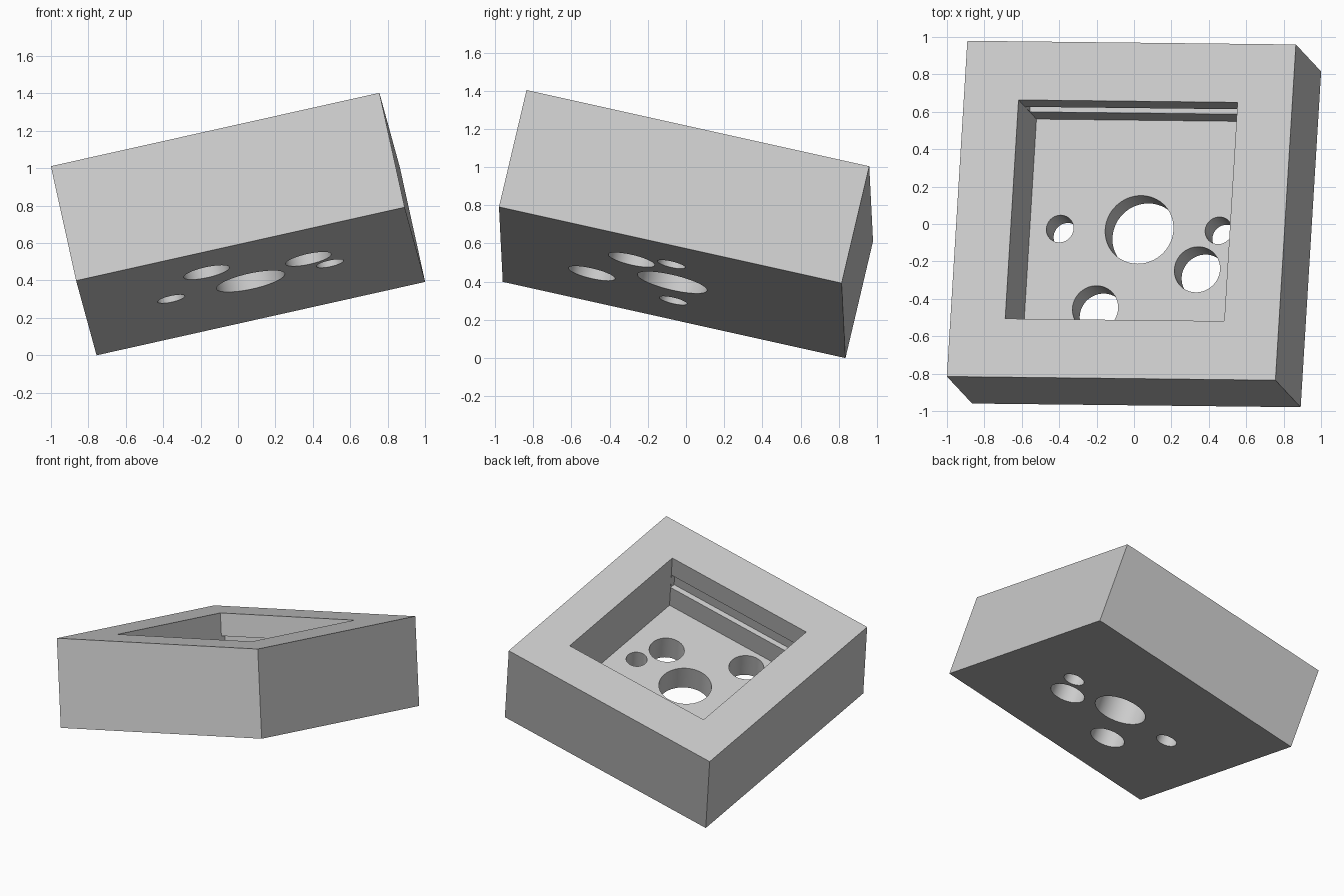
import bpy
from mathutils import Matrix, Vector

old = bpy.data.objects.get("Cube")
if old:
    bpy.data.objects.remove(old, do_unlink=True)

# Overall block, pocket and floor sizes
WIDTH, LENGTH, HEIGHT = 1.8, 1.842, 0.643
POCKET = 1.2
POCKET_DEPTH = 0.457
TOP = HEIGHT / 2

grey = bpy.data.materials.new("light_grey")
grey.use_nodes = True
colour = (0.6, 0.6, 0.6, 1)
grey.diffuse_color = colour
grey.node_tree.nodes["Principled BSDF"].inputs["Base Color"].default_value = colour


def box(name, size, centre):
    bpy.ops.mesh.primitive_cube_add(size=1, location=centre)
    ob = bpy.context.object
    ob.name = name
    ob.data.transform(Matrix.Diagonal((*size, 1)))
    return ob


def cut(target, cutter):
    """Subtract the cutter from the target, then delete it."""
    cutter.hide_render = True
    mod = target.modifiers.new("cut", 'BOOLEAN')
    mod.operation = 'DIFFERENCE'
    mod.solver = 'EXACT'
    mod.object = cutter
    bpy.ops.object.select_all(action='DESELECT')
    bpy.context.view_layer.objects.active = target
    target.select_set(True)
    bpy.ops.object.modifier_apply(modifier=mod.name)
    bpy.data.objects.remove(cutter, do_unlink=True)


# Solid block with a square pocket open at the top
block = box("socket_block", (WIDTH, LENGTH, HEIGHT), (0, 0, 0))
cut(block, box("pocket_cutter", (POCKET, POCKET, POCKET_DEPTH * 2), (0, 0, TOP)))

# Retaining grooves along the front and back pocket walls
groove_top, groove_bottom, groove_depth = 0.165, 0.285, 0.04
for side in (-1, 1):
    size = (POCKET - 0.002, groove_depth * 2, groove_bottom - groove_top)
    centre = (0, side * POCKET / 2, TOP - (groove_top + groove_bottom) / 2)
    cut(block, box("groove_cutter", size, centre))

# Round holes through the floor: x, y, radius
holes = [(0, 0, 0.187), (-0.435, 0, 0.0745), (0.435, 0, 0.0745),
         (0.33, -0.215, 0.125), (-0.215, -0.435, 0.125)]
for x, y, radius in holes:
    bpy.ops.mesh.primitive_cylinder_add(vertices=64, radius=radius, depth=0.4,
                                        location=(x, y, -TOP))
    cut(block, bpy.context.object)

block.data.materials.clear()
block.data.materials.append(grey)
bpy.ops.object.shade_smooth_by_angle()

# Tilt the block and rest its lowest corner on the ground
across = Vector((0.976, -0.011, 0.218)).normalized()
along = Vector((0.058, 0.9745, -0.217))
along = (along - across * along.dot(across)).normalized()
tilt = Matrix((across, along, across.cross(along))).transposed().to_4x4()
block.data.transform(tilt)
lowest = min(v.co.z for v in block.data.vertices)
block.data.transform(Matrix.Translation((0, 0, -lowest)))
